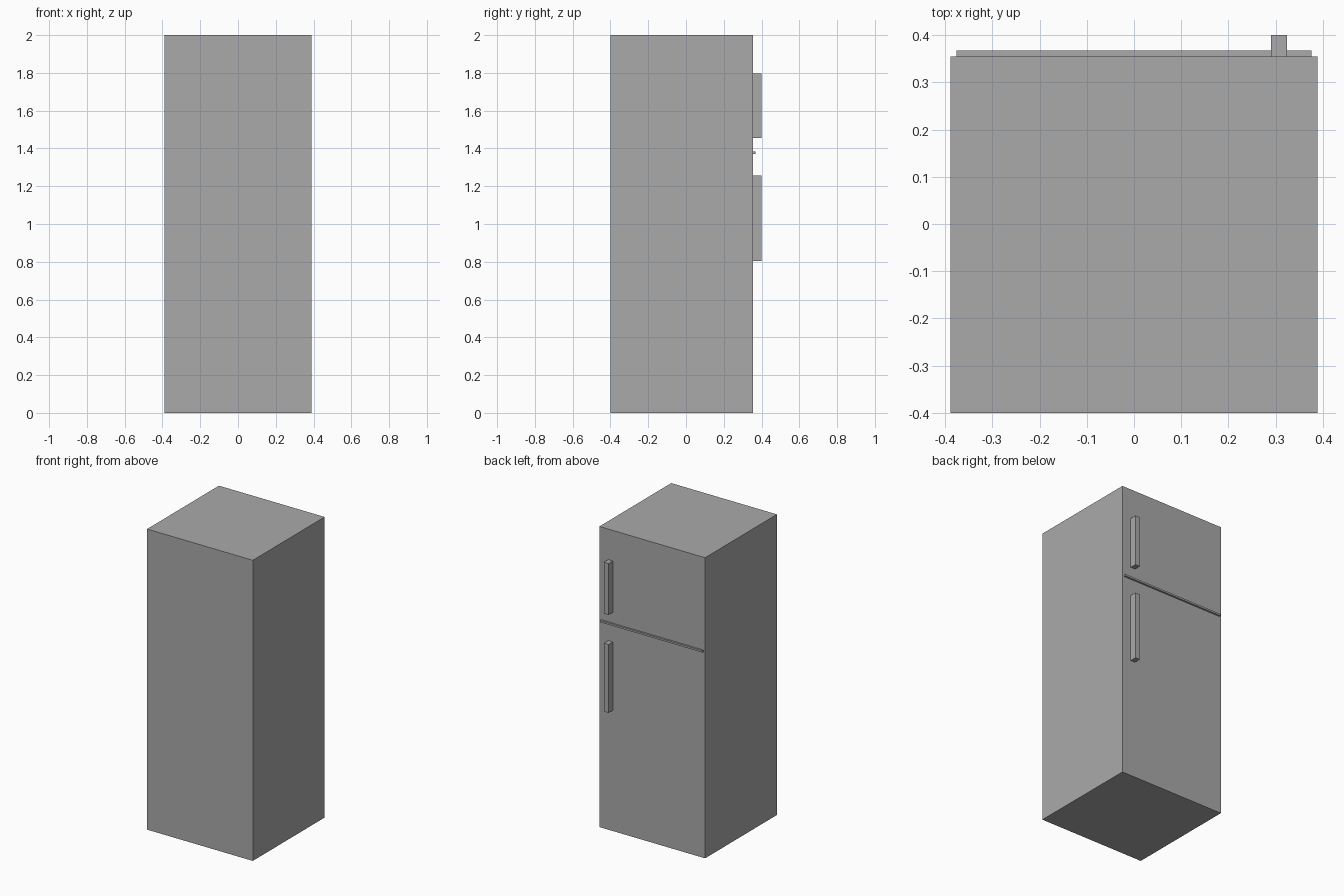
import bpy

if "Cube" in bpy.data.objects:
    bpy.data.objects.remove(bpy.data.objects["Cube"])

# One flat grey for the whole appliance
grey = bpy.data.materials.new("mid_grey")
grey.diffuse_color = (0.4, 0.4, 0.4, 1)
grey.use_nodes = True
grey.node_tree.nodes["Principled BSDF"].inputs["Base Color"].default_value = grey.diffuse_color


def box(name, x, y, z):
    """Axis-aligned box from (min, max) ranges."""
    bpy.ops.mesh.primitive_cube_add(size=1)
    ob = bpy.context.object
    ob.name = name
    ob.location = [(a + b) / 2 for a, b in (x, y, z)]
    ob.scale = [b - a for a, b in (x, y, z)]
    bpy.ops.object.transform_apply(location=True, rotation=False, scale=True)
    ob.data.materials.append(grey)
    return ob


DOOR = 0.355  # plane of the doors, on the +y side

# Cabinet
box("cabinet", (-0.389, 0.389), (-0.4, DOOR), (0, 2))

# Raised strip between freezer and fridge doors
box("door_divider", (-0.376, 0.376), (DOOR - 0.01, 0.367), (1.371, 1.383))

# Door handles
for name, z in (("freezer_handle", (1.455, 1.797)), ("fridge_handle", (0.803, 1.258))):
    box(name, (0.290, 0.324), (DOOR - 0.01, 0.4), z)
